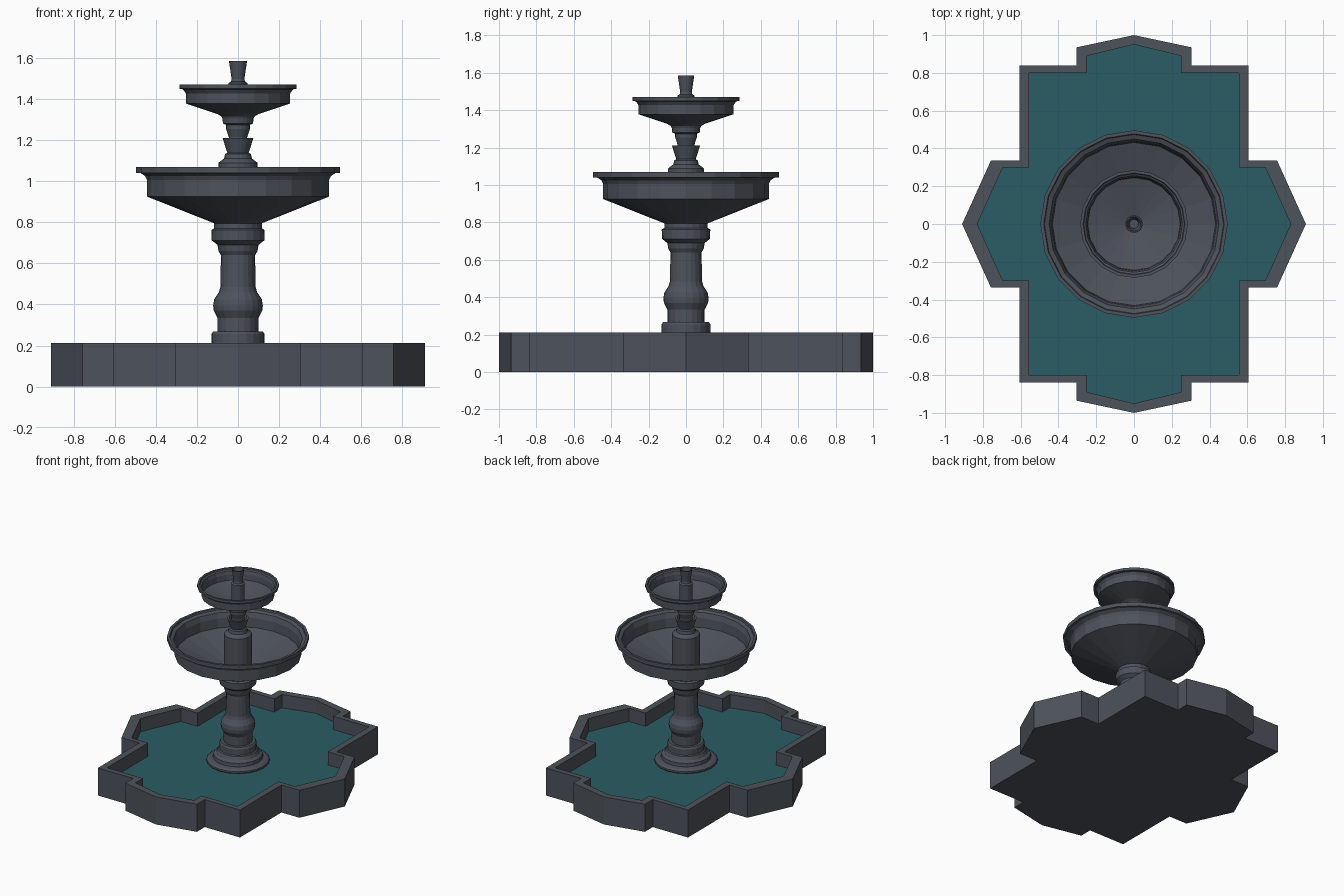
import bpy, bmesh, math

cube = bpy.data.objects.get("Cube")
if cube:
    bpy.data.objects.remove(cube)


def material(name, rgb):
    m = bpy.data.materials.new(name)
    m.use_nodes = True
    m.diffuse_color = (*rgb, 1)
    m.node_tree.nodes["Principled BSDF"].inputs["Base Color"].default_value = (*rgb, 1)
    return m


stone = material("slate_stone", (0.075, 0.084, 0.104))
water_teal = material("teal_water", (0.023, 0.11, 0.125))
SIDES = 20


def loft(name, rings, mat, cap_start=False, cap_end=False):
    """Bridge equal-length loops of points into a flat shaded mesh."""
    bm = bmesh.new()
    loops = [[bm.verts.new(p) for p in ring] for ring in rings]
    n = len(loops[0])
    for a, b in zip(loops, loops[1:]):
        for i in range(n):
            j = (i + 1) % n
            bm.faces.new((a[i], a[j], b[j], b[i]))
    if cap_start:
        bm.faces.new(loops[0][::-1])
    if cap_end:
        bm.faces.new(loops[-1])
    mesh = bpy.data.meshes.new(name)
    bm.to_mesh(mesh)
    bm.free()
    mesh.materials.append(mat)
    obj = bpy.data.objects.new(name, mesh)
    bpy.context.collection.objects.link(obj)


def lathe(name, profile, cap_end=False):
    """Turn a (radius, height) profile around the vertical axis."""
    turn = [math.tau * i / SIDES for i in range(SIDES)]
    rings = [[(r * math.cos(a), r * math.sin(a), z) for a in turn] for r, z in profile]
    loft(name, rings, stone, cap_end=cap_end)


def mirrored(quarter):
    """Complete a quarter outline running from the +x tip to the +y tip."""
    half = quarter + [(-x, y) for x, y in quarter[-2::-1]]
    return half + [(x, -y) for x, y in half[-2:0:-1]]


def at_height(outline, z):
    return [(x, y, z) for x, y in outline]


# Pool wall with pointed sides, and the water inside it
outer = mirrored([(.91, 0), (.758, .335), (.605, .335), (.605, .84),
                  (.305, .84), (.305, .935), (0, 1)])
inner = mirrored([(.83, 0), (.695, .3), (.555, .3), (.555, .8),
                  (.25, .8), (.25, .89), (0, .95)])
RIM, WATER = .212, .11
loft("pool_wall", [at_height(outer, 0), at_height(outer, RIM),
                   at_height(inner, RIM), at_height(inner, WATER)], stone, cap_start=True)
loft("pool_water", [at_height(inner, WATER)], water_teal, cap_end=True)

# Stepped foot and turned column
lathe("column_foot", [(.218, .108), (.222, .116), (.22, .126), (.205, .137), (.175, .142),
                      (.172, .168), (.152, .18), (.14, .205), (.13, .21), (.13, .255),
                      (.122, .267), (.08, .267)])
lathe("lower_column", [(.1, .26), (.1, .335), (.118, .37), (.121, .395), (.116, .425),
                       (.093, .46), (.086, .485), (.083, .64), (.095, .66), (.1, .69),
                       (.128, .712), (.13, .762), (.116, .77), (.116, .81)])

# Large bowl
lathe("large_bowl", [(.116, .795), (.443, .925), (.443, 1.005), (.452, 1.025), (.475, 1.04),
                     (.496, 1.04), (.496, 1.07), (.478, 1.07), (.474, 1.058), (.45, 1.048),
                     (.437, 1.01), (.432, .94), (.09, .82)])

# Pillar and cup standing in the large bowl
lathe("middle_pillar", [(.096, .81), (.096, 1.088), (.088, 1.095), (.068, 1.11),
                        (.063, 1.132), (.052, 1.138), (.075, 1.21), (.06, 1.21),
                        (.05, 1.19), (.04, 1.19)])
lathe("upper_stem", [(.045, 1.18), (.045, 1.215), (.058, 1.255), (.058, 1.274),
                     (.073, 1.28), (.076, 1.305), (.085, 1.325)])

# Small bowl
lathe("small_bowl", [(.076, 1.312), (.1, 1.327), (.254, 1.378), (.254, 1.427), (.268, 1.447),
                     (.285, 1.45), (.285, 1.47), (.27, 1.47), (.267, 1.462), (.256, 1.455),
                     (.248, 1.43), (.245, 1.388), (.04, 1.335)])

# Top pillar with its spout cup
lathe("top_pillar", [(.045, 1.33), (.046, 1.477), (.034, 1.485), (.031, 1.498),
                     (.044, 1.585), (.037, 1.585), (.024, 1.52)], cap_end=True)
